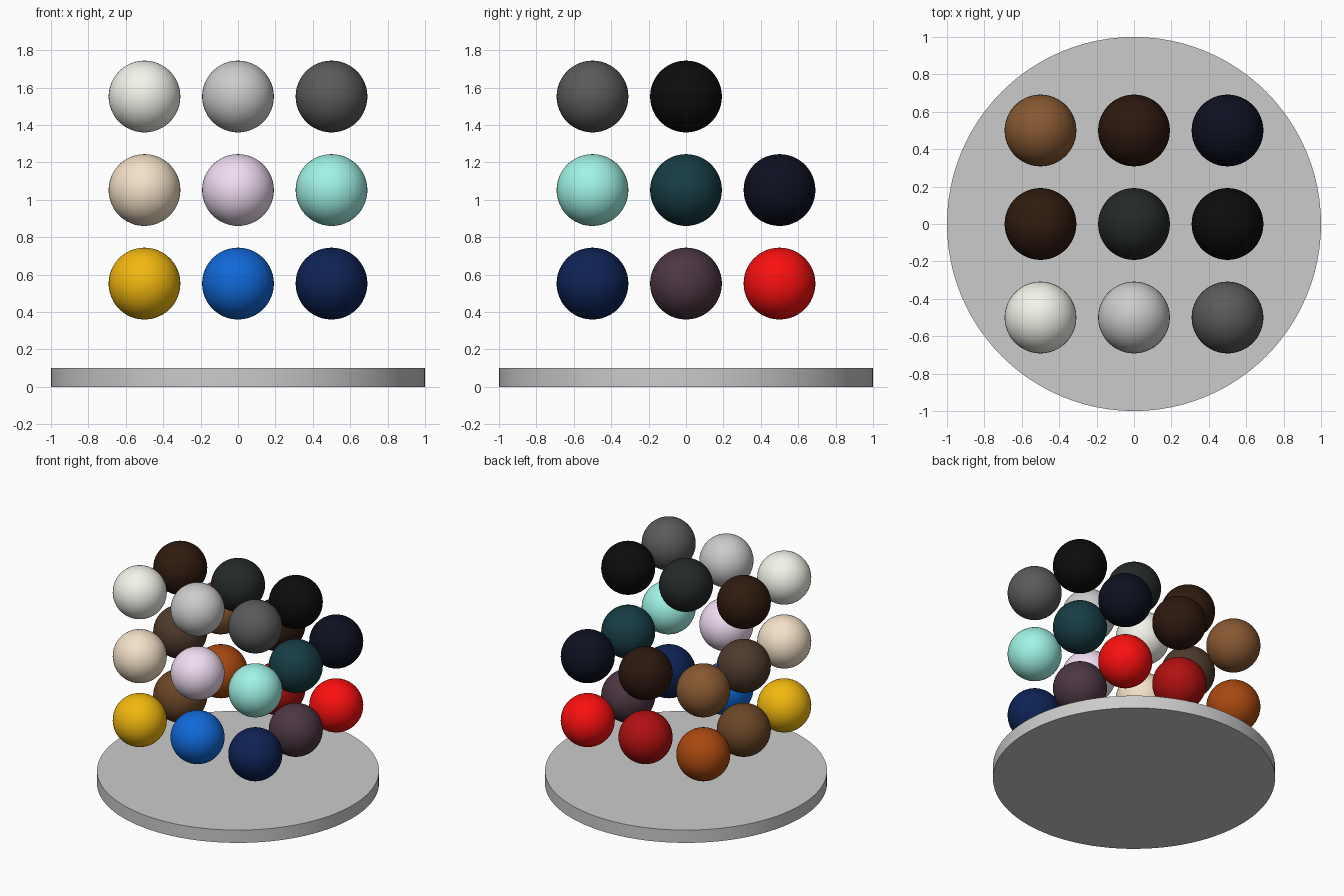
import bpy
import math

if "Cube" in bpy.data.objects:
    bpy.data.objects.remove(bpy.data.objects["Cube"])


def linear(c):
    return c / 12.92 if c <= 0.04045 else ((c + 0.055) / 1.055) ** 2.4


def make_material(name, hex_code):
    rgb = [linear(int(hex_code[i:i + 2], 16) / 255) for i in (0, 2, 4)]
    mat = bpy.data.materials.new(name)
    mat.diffuse_color = (*rgb, 1)
    mat.use_nodes = True
    mat.node_tree.nodes["Principled BSDF"].inputs["Base Color"].default_value = mat.diffuse_color
    return mat


# Round base plate
bpy.ops.mesh.primitive_cylinder_add(vertices=96, radius=1, depth=0.1, location=(0, 0, 0.05))
base = bpy.context.object
base.name = "base_plate"
bpy.ops.object.shade_smooth_by_angle(angle=math.radians(30))

# Colour swatches: layers bottom to top, rows front to back, columns left to right
# None = empty spot (hollow middle, missing top back row)
layers = {
    "bottom": (("F2B80F", "1068D8", "0E2255"),
               ("6B4626", None, "4C3642"),
               ("A8480F", "B01010", "FA0F0F")),
    "middle": (("F5E2C8", "F0DDF2", "A0F3E6"),
               ("4E3A2D", None, "163C44"),
               ("875831", "2C180E", "0D1020")),
    "top": (("F3F4EA", "C4C4C4", "5A5A5A"),
            ("2F1A0E", "242928", "0C0C0C")),
}
row_names = ("front", "centre", "back")
column_names = ("left", "middle", "right")
spacing, radius, first_z = 0.5, 0.192, 0.552

# Floating sample balls
for k, (layer, rows) in enumerate(layers.items()):
    for j, row in enumerate(rows):
        for i, colour in enumerate(row):
            if colour is None:
                continue
            bpy.ops.mesh.primitive_uv_sphere_add(
                segments=48, ring_count=24, radius=radius,
                location=((i - 1) * spacing, (j - 1) * spacing, first_z + k * spacing))
            ball = bpy.context.object
            ball.name = f"ball_{layer}_{row_names[j]}_{column_names[i]}"
            bpy.ops.object.shade_smooth()
            ball.data.materials.append(make_material(ball.name + "_paint", colour))
